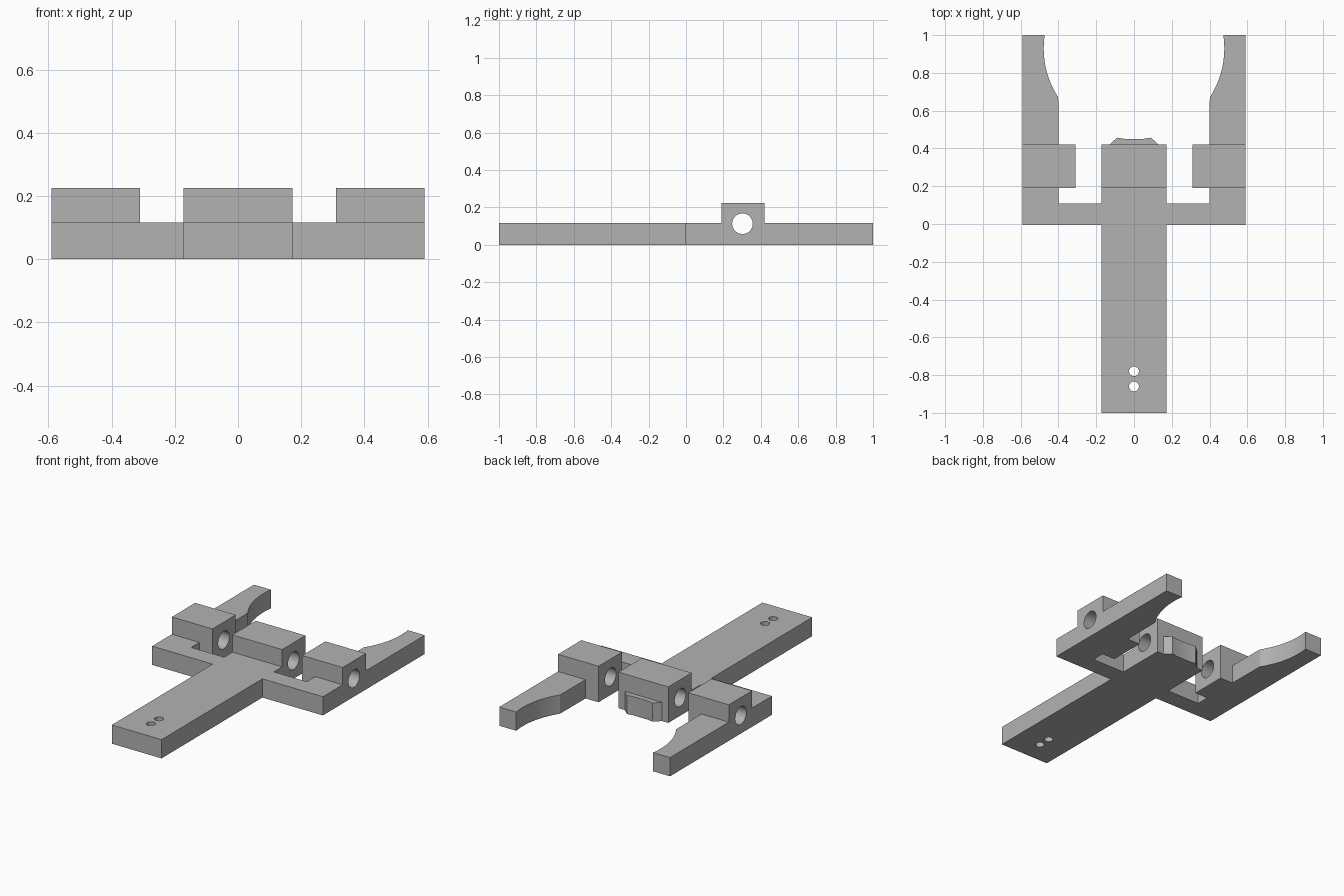
import bpy, bmesh, math

cube = bpy.data.objects.get("Cube")
if cube:
    bpy.data.objects.remove(cube, do_unlink=True)

THICK, TOP = 0.117, 0.225
ARM_OUT, ARM_IN, LUG_IN, TONGUE = 0.59, 0.40, 0.31, 0.172
BAR_FRONT, BAR_BACK = -0.005, 0.108
LUG_FRONT, LUG_BACK = 0.19, 0.42
ARC_Y, ARC_R = 0.93, 0.478

grey = bpy.data.materials.new("plain grey")
grey.use_nodes = True
grey.diffuse_color = (0.45, 0.45, 0.45, 1)
grey.node_tree.nodes["Principled BSDF"].inputs["Base Color"].default_value = (0.45, 0.45, 0.45, 1)


def extrude(name, outline, z0, z1):
    """Solid made by extruding a flat outline upward."""
    bm = bmesh.new()
    face = bm.faces.new([bm.verts.new((x, y, z0)) for x, y in outline])
    new = bmesh.ops.extrude_face_region(bm, geom=[face])["geom"]
    bmesh.ops.translate(bm, vec=(0, 0, z1 - z0),
                        verts=[v for v in new if isinstance(v, bmesh.types.BMVert)])
    bmesh.ops.recalc_face_normals(bm, faces=bm.faces)
    mesh = bpy.data.meshes.new(name)
    bm.to_mesh(mesh)
    bm.free()
    mesh.materials.append(grey)
    ob = bpy.data.objects.new(name, mesh)
    bpy.context.collection.objects.link(ob)
    return ob


def block(name, x0, x1):
    return extrude(name, [(x0, LUG_FRONT), (x1, LUG_FRONT), (x1, LUG_BACK), (x0, LUG_BACK)],
                   THICK, TOP)


def rod(name, radius, length, location, rotation=(0, 0, 0)):
    bpy.ops.mesh.primitive_cylinder_add(vertices=48, radius=radius, depth=length,
                                        location=location, rotation=rotation)
    ob = bpy.context.object
    ob.name = name
    ob.data.materials.append(grey)
    ob.hide_render = True
    return ob


def combine(target, tool, operation):
    mod = target.modifiers.new(tool.name, "BOOLEAN")
    mod.operation, mod.solver, mod.object = operation, "EXACT", tool
    bpy.context.view_layer.objects.active = target
    bpy.ops.object.modifier_apply(modifier=mod.name)
    bpy.data.objects.remove(tool, do_unlink=True)


# Right half of the plate outline: handle, crossbar, arm with curved mouth, tongue
start = math.asin((0.67 - ARC_Y) / ARC_R)
end = math.asin((1 - ARC_Y) / ARC_R)
arc = []
for i in range(17):
    a = end + (start - end) * i / 16
    arc.append((ARC_R * math.cos(a), ARC_Y + ARC_R * math.sin(a)))

half = [(TONGUE, -1), (TONGUE, BAR_FRONT), (ARM_OUT, BAR_FRONT), (ARM_OUT, 1)]
half += arc
half += [(ARM_IN, LUG_BACK), (LUG_IN, LUG_BACK), (LUG_IN, LUG_FRONT), (ARM_IN, LUG_FRONT),
         (ARM_IN, BAR_BACK), (TONGUE, BAR_BACK), (TONGUE, LUG_BACK),
         # Shaped nose at the back of the tongue
         (0.128, LUG_BACK), (0.11, 0.439), (0.088, 0.457), (0.05, 0.451)]
outline = half + [(-x, y) for x, y in reversed(half)]
frame = extrude("hinge_frame", outline, 0, THICK)

# Raised hinge blocks
combine(frame, block("centre_block", -TONGUE, TONGUE), "UNION")
combine(frame, block("left_block", LUG_IN, ARM_OUT), "UNION")
combine(frame, block("right_block", -ARM_OUT, -LUG_IN), "UNION")

# Hinge pin bore and two small holes in the handle
combine(frame, rod("pin_bore", 0.055, 2, (0, 0.302, 0.113), (0, math.pi / 2, 0)), "DIFFERENCE")
for y in (-0.78, -0.86):
    combine(frame, rod("handle_hole", 0.026, 1, (0, y, 0)), "DIFFERENCE")

bpy.ops.object.select_all(action="DESELECT")
frame.select_set(True)
bpy.context.view_layer.objects.active = frame
bpy.ops.object.shade_smooth_by_angle(angle=math.radians(20))
